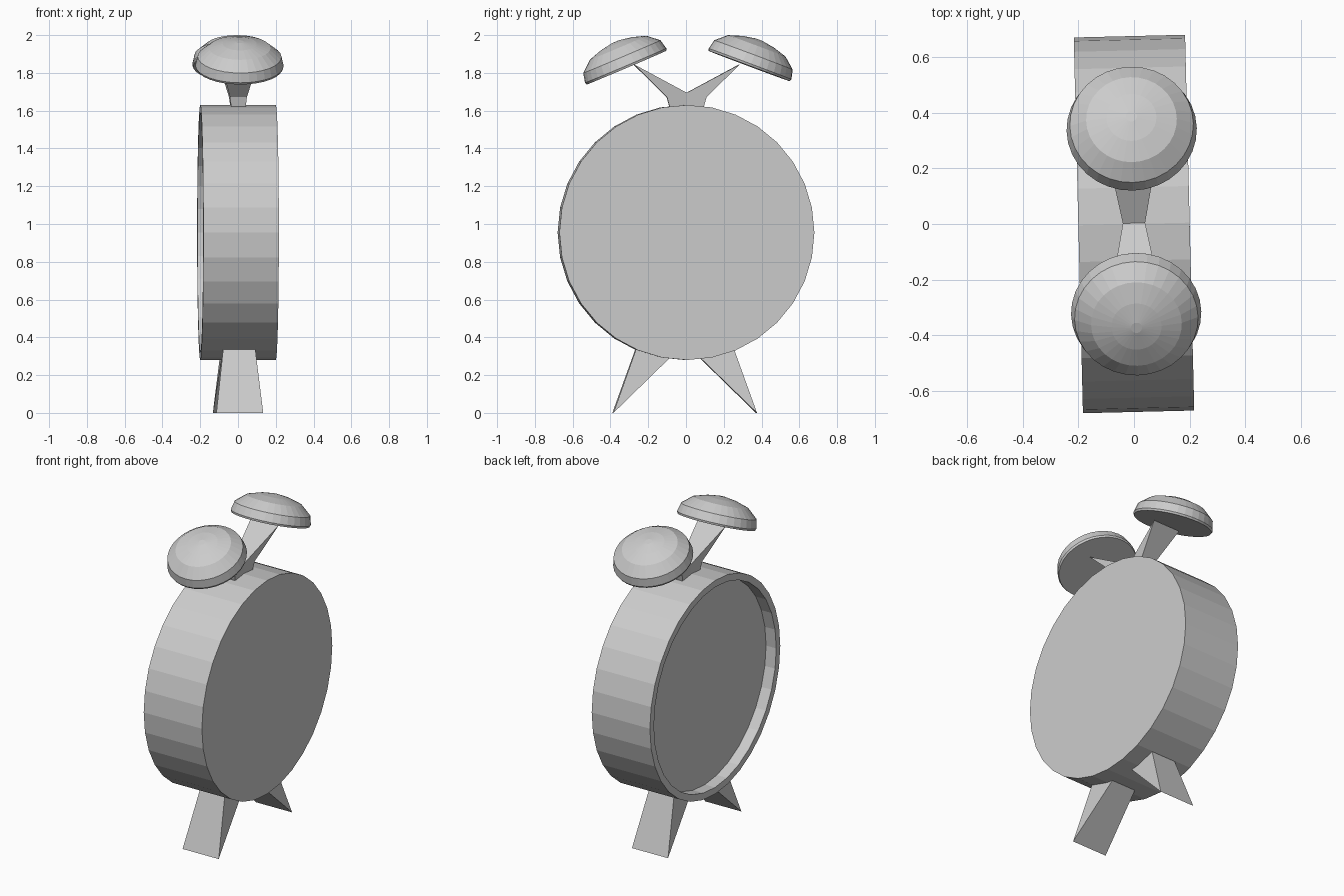
import bpy, bmesh
from math import cos, sin, pi, radians
from mathutils import Matrix, Vector

if "Cube" in bpy.data.objects:
    bpy.data.objects.remove(bpy.data.objects["Cube"])

# The whole clock is turned very slightly about its vertical axis
TURN = Matrix.Rotation(radians(1.4), 4, 'Z')


def finish(name, bm, matrix):
    bmesh.ops.remove_doubles(bm, verts=bm.verts, dist=1e-5)
    bmesh.ops.recalc_face_normals(bm, faces=bm.faces)
    bm.transform(TURN @ matrix)
    mesh = bpy.data.meshes.new(name)
    bm.to_mesh(mesh)
    bm.free()
    obj = bpy.data.objects.new(name, mesh)
    bpy.context.collection.objects.link(obj)
    return obj


def lathe(name, profile, matrix, sides=32):
    """Revolve (radius, height) points about z, capped at both ends."""
    bm = bmesh.new()
    rings = [[bm.verts.new((r * cos(2 * pi * i / sides), r * sin(2 * pi * i / sides), h))
              for i in range(sides)] for r, h in profile]
    for a, b in zip(rings, rings[1:]):
        for i in range(sides):
            j = (i + 1) % sides
            bm.faces.new((a[i], a[j], b[j], b[i]))
    bm.faces.new(rings[0])
    bm.faces.new(rings[-1])
    return finish(name, bm, matrix)


def wedge(name, profile, side, shift=0.0):
    """Flat (y, z, half width) outline spread along x, mirrored by side."""
    bm = bmesh.new()
    left = [bm.verts.new((-w, side * y + shift, z)) for y, z, w in profile]
    right = [bm.verts.new((w, side * y + shift, z)) for y, z, w in profile]
    bm.faces.new(left)
    bm.faces.new(right)
    for i in range(len(profile)):
        j = (i + 1) % len(profile)
        bm.faces.new((left[i], left[j], right[j], right[i]))
    return finish(name, bm, Matrix.Identity(4))


# Round case with a recessed dial on the -x side
lathe("clock_case",
      [(0.675, 0.2), (0.675, -0.2), (0.633, -0.2), (0.633, -0.13)],
      Matrix.Translation((0, 0, 0.955)) @ Matrix.Rotation(pi / 2, 4, 'Y'))

# Bells, arms and legs, one of each per side
bell = [(0.229, 0), (0.234, 0.012), (0.222, 0.063), (0.163, 0.114),
        (0.09, 0.137), (0.02, 0.149)]
arm = [(0.28, 1.845, 0.095), (0.105, 1.672, 0.045), (0.085, 1.6, 0.036),
       (0, 1.6, 0.036), (0, 1.695, 0.04)]
leg = [(0.38, 0, 0.124), (0.262, 0.33, 0.086), (0.24, 0.39, 0.08),
       (0.05, 0.32, 0.08), (0.085, 0.287, 0.086)]
for side, label, y, z, tilt in ((-1, "front", -0.315, 1.828, 23),
                                (1, "rear", 0.335, 1.836, 20.5)):
    lathe(label + "_bell", bell,
          Matrix.Translation((0, y, z)) @ Matrix.Rotation(radians(-side * tilt), 4, 'X'))
    wedge(label + "_bell_arm", arm, side, 0.003)
    wedge(label + "_leg", leg, side, -0.007)
